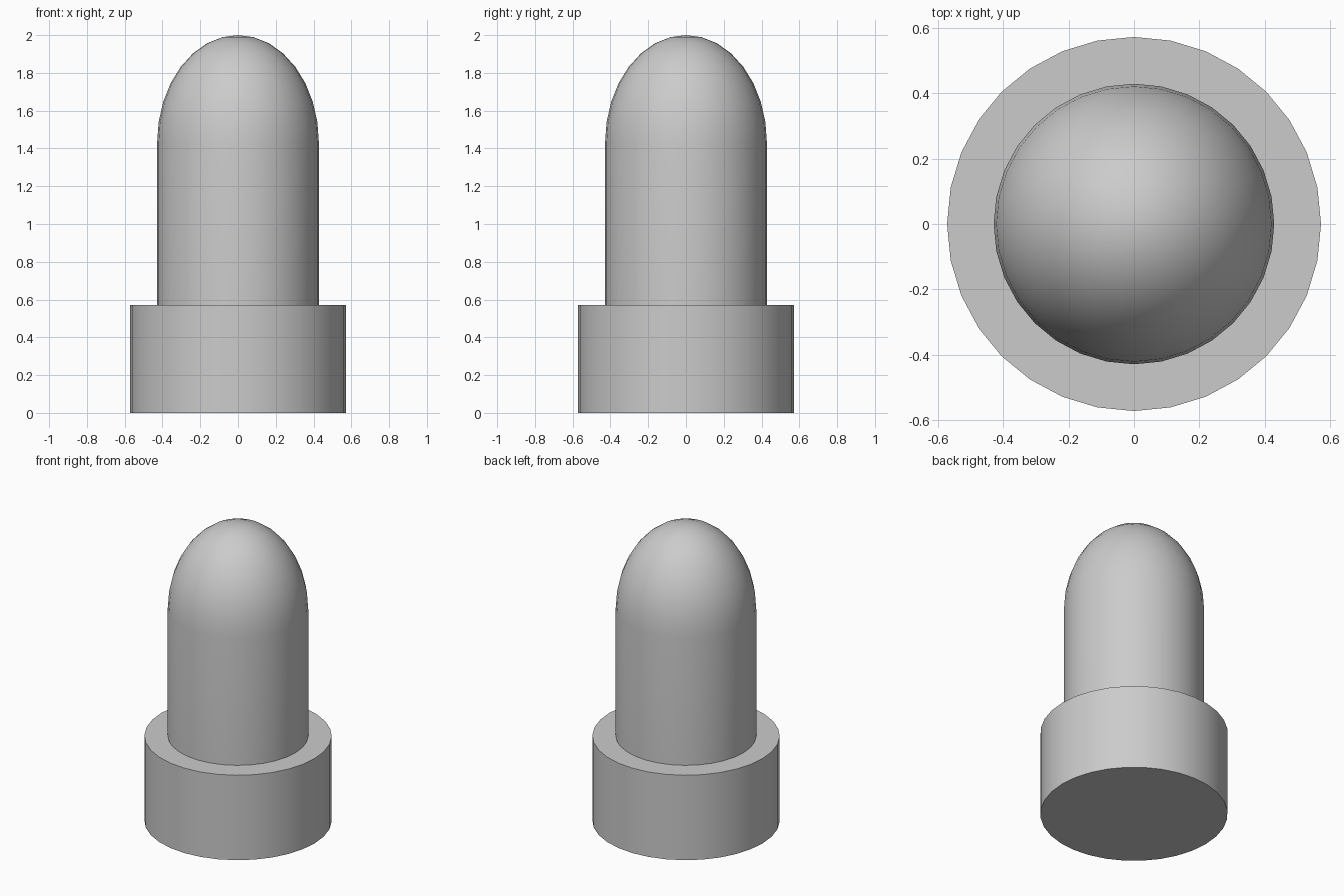
import bpy, bmesh, math

SEGMENTS = 32
UNIT = 2 / 7

cube = bpy.data.objects.get("Cube")
if cube:
    bpy.data.objects.remove(cube, do_unlink=True)

grey = bpy.data.materials.new("light grey")
grey.use_nodes = True
grey.diffuse_color = (0.6, 0.6, 0.6, 1)
grey.node_tree.nodes["Principled BSDF"].inputs["Base Color"].default_value = grey.diffuse_color


def lathe(name, profile):
    """Revolve (radius, height) points, given from bottom to top, around z."""
    bm = bmesh.new()
    verts = [bm.verts.new((r, 0, z)) for r, z in profile]
    edges = [bm.edges.new(pair) for pair in zip(verts, verts[1:])]
    bmesh.ops.spin(bm, geom=verts + edges, cent=(0, 0, 0), axis=(0, 0, 1),
                   angle=math.tau, steps=SEGMENTS)
    bmesh.ops.remove_doubles(bm, verts=bm.verts, dist=0.0001)
    bmesh.ops.recalc_face_normals(bm, faces=bm.faces)
    mesh = bpy.data.meshes.new(name)
    bm.to_mesh(mesh)
    bm.free()
    mesh.materials.append(grey)
    obj = bpy.data.objects.new(name, mesh)
    bpy.context.collection.objects.link(obj)
    bpy.ops.object.select_all(action="DESELECT")
    obj.select_set(True)
    bpy.context.view_layer.objects.active = obj
    bpy.ops.object.shade_smooth_by_angle(angle=math.radians(30))
    return obj


# Wide round foot
foot_radius = foot_height = 2 * UNIT
lathe("base", [(0, 0), (foot_radius, 0), (foot_radius, foot_height), (0, foot_height)])

# Straight shaft ending in a tall half-ellipsoid dome
radius, dome_start, dome_height = 1.5 * UNIT, 5 * UNIT, 2 * UNIT
rings = 8
dome = [(radius * math.cos(a), dome_start + dome_height * math.sin(a))
        for a in (math.pi / 2 * i / rings for i in range(rings))]
lathe("domed_column", [(0, foot_height), (radius, foot_height)] + dome
      + [(0, dome_start + dome_height)])
